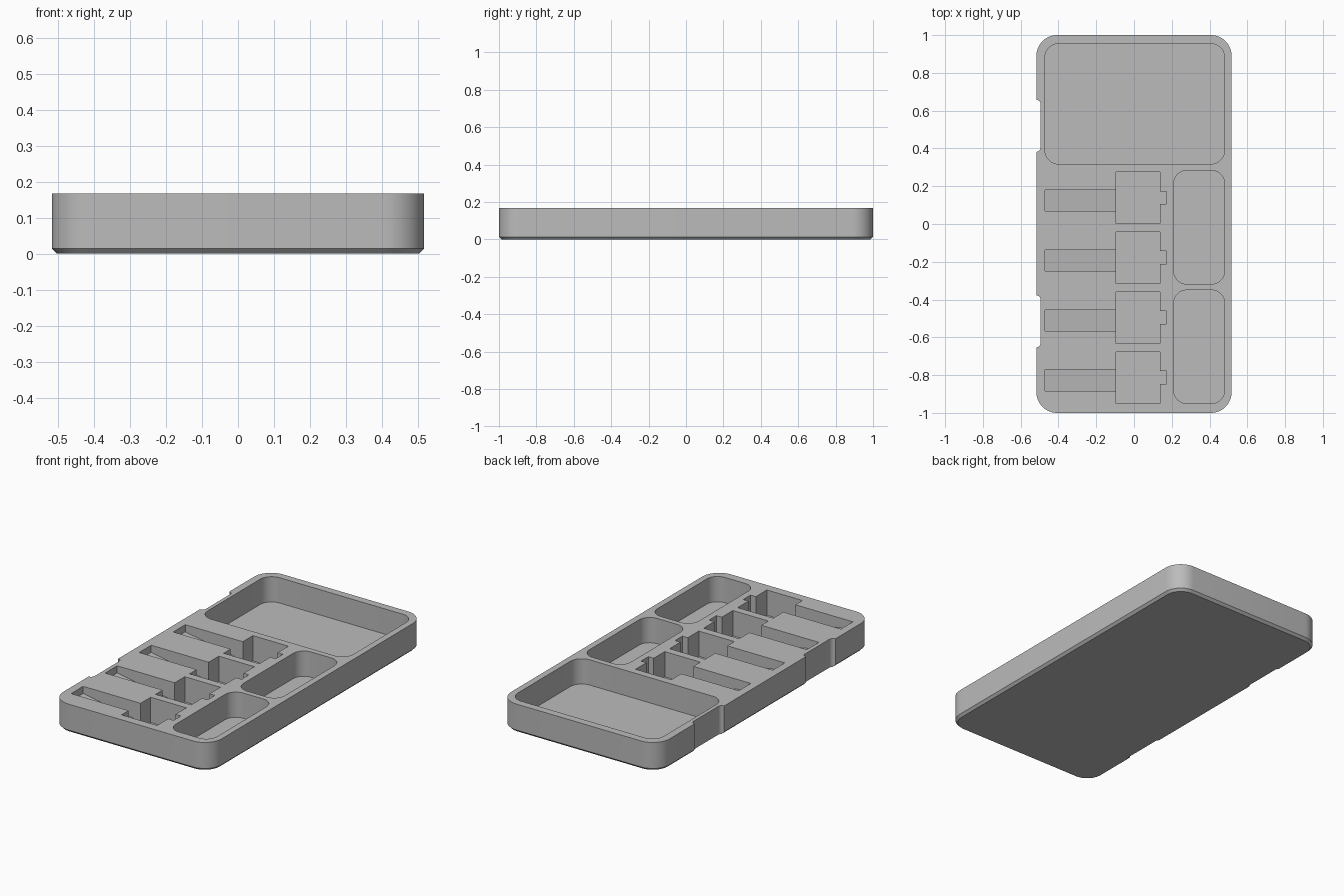
import bpy, bmesh, math

cube = bpy.data.objects.get("Cube")
if cube:
    bpy.data.objects.remove(cube, do_unlink=True)

HEIGHT = 0.167
FLOOR = 0.018

grey = bpy.data.materials.new("plain_grey")
grey.use_nodes = True
COLOUR = (0.5, 0.5, 0.5, 1)
grey.diffuse_color = COLOUR
grey.node_tree.nodes["Principled BSDF"].inputs["Base Color"].default_value = COLOUR


def outline(x0, x1, y0, y1, r, steps=12):
    """Rectangle outline with rounded corners, counter-clockwise."""
    if r == 0:
        return [(x0, y0), (x1, y0), (x1, y1), (x0, y1)]
    corners = [(x1 - r, y1 - r), (x0 + r, y1 - r), (x0 + r, y0 + r), (x1 - r, y0 + r)]
    points = []
    for quarter, (cx, cy) in enumerate(corners):
        for i in range(steps + 1):
            a = math.pi / 2 * (quarter + i / steps)
            points.append((cx + r * math.cos(a), cy + r * math.sin(a)))
    return points


def loft(name, rings):
    """Closed solid through a stack of matching rings of 3D points."""
    bm = bmesh.new()
    loops = [[bm.verts.new(p) for p in ring] for ring in rings]
    n = len(loops[0])
    for low, high in zip(loops, loops[1:]):
        for i in range(n):
            j = (i + 1) % n
            bm.faces.new((low[i], low[j], high[j], high[i]))
    bm.faces.new(loops[0][::-1])
    bm.faces.new(loops[-1])
    bmesh.ops.recalc_face_normals(bm, faces=bm.faces)
    mesh = bpy.data.meshes.new(name)
    bm.to_mesh(mesh)
    bm.free()
    obj = bpy.data.objects.new(name, mesh)
    bpy.context.collection.objects.link(obj)
    mesh.materials.append(grey)
    return obj


def at(points, z):
    return [(x, y, z) for x, y in points]


# Tray body with a chamfered bottom edge
C = 0.014
tray = loft("tray", [
    at(outline(-0.517 + C, 0.517 - C, -1 + C, 1 - C, 0.11 - C), 0),
    at(outline(-0.517, 0.517, -1, 1, 0.11), C),
    at(outline(-0.517, 0.517, -1, 1, 0.11), HEIGHT),
])


def cut(name, x0, x1, y0, y1, r=0, bottom=FLOOR, end_bottom=None):
    """Cut a pocket; end_bottom gives the floor height at x1 for a sloped floor."""
    points = outline(x0, x1, y0, y1, r)
    end = bottom if end_bottom is None else end_bottom
    low = [(x, y, bottom + (end - bottom) * (x - x0) / (x1 - x0)) for x, y in points]
    cutter = loft(name, [low, at(points, HEIGHT + 0.1)])
    cutter.hide_render = True
    mod = tray.modifiers.new(name, "BOOLEAN")
    mod.operation = "DIFFERENCE"
    mod.solver = "EXACT"
    mod.object = cutter
    bpy.ops.object.select_all(action="DESELECT")
    bpy.context.view_layer.objects.active = tray
    tray.select_set(True)
    bpy.ops.object.modifier_apply(modifier=name)
    bpy.data.objects.remove(cutter, do_unlink=True)


# Large tray pocket and two long side pockets
cut("large_pocket", -0.472, 0.48, 0.317, 0.955, 0.075)
cut("side_pocket_back", 0.21, 0.48, -0.318, 0.283, 0.07)
cut("side_pocket_front", 0.21, 0.48, -0.95, -0.35, 0.07)

# Four repeated nests: sloped slot, square well and small tab
for k in range(4):
    y = 0.138 - 0.317 * k
    cut("slot", -0.47, -0.08, y - 0.07, y + 0.042, 0, 0.125, 0.055)
    cut("well", -0.095, 0.137, y - 0.136, y + 0.136)
    cut("tab", 0.12, 0.172, y - 0.033, y + 0.035)

# Finger notches in the right-hand edge
for y in (0.52, -0.515):
    cut("notch", -0.6, -0.494, y - 0.138, y + 0.138, 0.025, -0.1)

bpy.ops.object.shade_smooth_by_angle(angle=math.radians(30))
